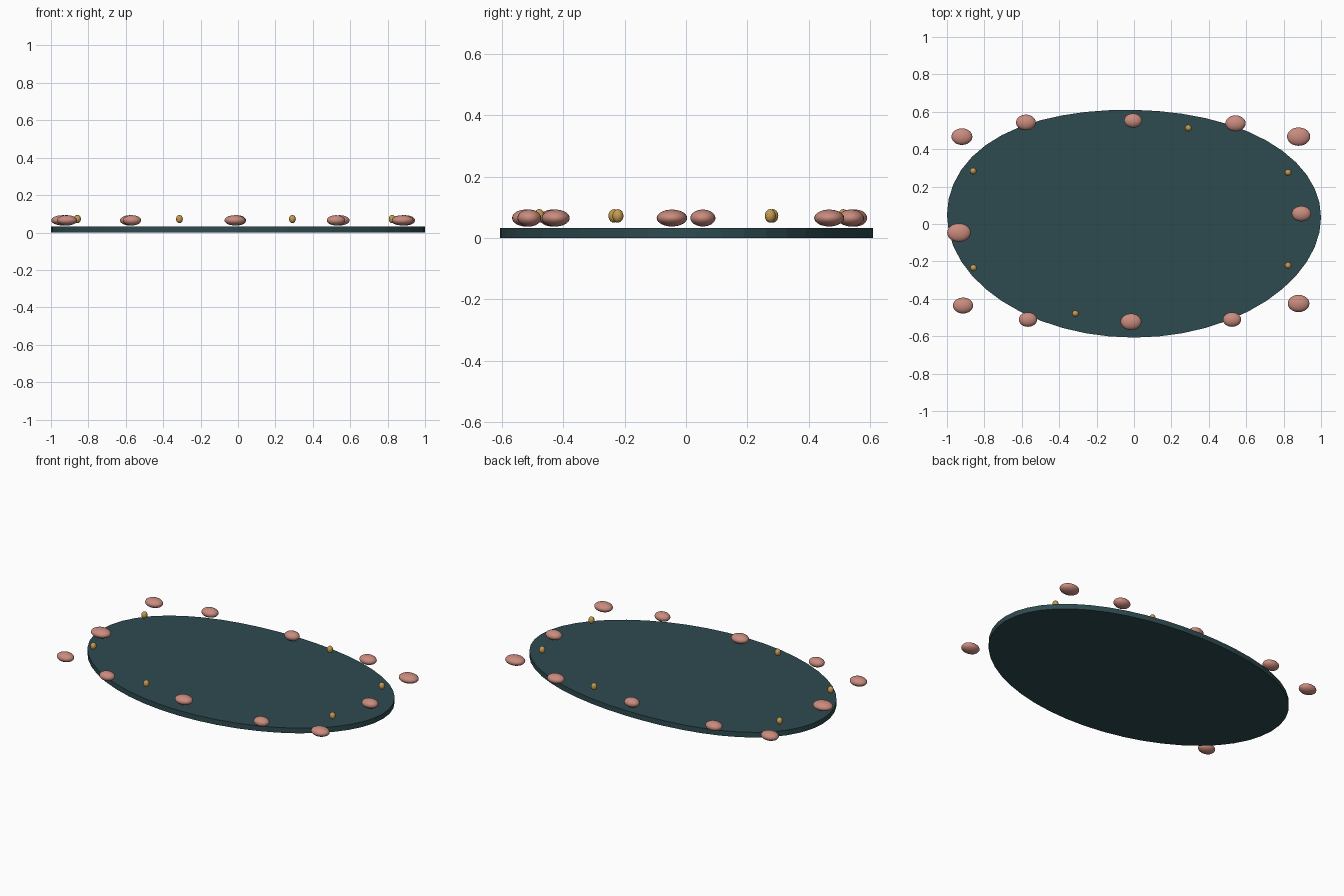
import bpy
import bmesh
import math

if "Cube" in bpy.data.objects:
    bpy.data.objects.remove(bpy.data.objects["Cube"])


def material(name, color):
    m = bpy.data.materials.new(name)
    m.diffuse_color = (*color, 1.0)
    m.use_nodes = True
    m.node_tree.nodes["Principled BSDF"].inputs["Base Color"].default_value = m.diffuse_color
    return m


TEAL = material("dark teal", (0.027, 0.070, 0.078))
PINK = material("dusty pink", (0.59, 0.26, 0.21))
GOLD = material("gold", (0.55, 0.32, 0.08))


def add_object(name, bm, mat):
    mesh = bpy.data.meshes.new(name)
    bm.to_mesh(mesh)
    bm.free()
    mesh.materials.append(mat)
    obj = bpy.data.objects.new(name, mesh)
    bpy.context.collection.objects.link(obj)
    return obj


def ellipsoid(name, center, radii, mat, segments, rings):
    bm = bmesh.new()
    bmesh.ops.create_uvsphere(bm, u_segments=segments, v_segments=rings, radius=1)
    bmesh.ops.scale(bm, vec=radii, verts=bm.verts)
    bmesh.ops.translate(bm, vec=center, verts=bm.verts)
    for f in bm.faces:
        f.smooth = True
    return add_object(name, bm, mat)


# Oval slab: slightly lopsided outline, extruded upward
SIDES, THICKNESS = 48, 0.033
bm = bmesh.new()
outline = []
for i in range(SIDES):
    t = 2 * math.pi * i / SIDES
    bulge = 0.03 * max(0, math.cos(t - math.radians(145))) ** 4
    y = 0.607 * math.sin(t) + 0.035 * math.cos(t) ** 2 + bulge
    outline.append(bm.verts.new((math.cos(t), y, 0)))
base = bm.faces.new(outline)
top = bmesh.ops.extrude_face_region(bm, geom=[base], use_keep_orig=True)
bmesh.ops.translate(bm, vec=(0, 0, THICKNESS),
                    verts=[v for v in top["geom"] if isinstance(v, bmesh.types.BMVert)])
bmesh.ops.recalc_face_normals(bm, faces=bm.faces)
add_object("oval_slab", bm, TEAL)

# Flattened pebbles around the rim: x, y, half width
pebbles = [
    (-0.92, 0.467, 0.056), (-0.578, 0.543, 0.053), (-0.005, 0.553, 0.048),
    (0.543, 0.538, 0.054), (0.88, 0.467, 0.062), (0.895, 0.055, 0.052),
    (0.88, -0.425, 0.058), (0.524, -0.511, 0.049), (-0.016, -0.523, 0.056),
    (-0.567, -0.511, 0.049), (-0.914, -0.436, 0.054), (-0.936, -0.046, 0.063),
]
for i, (x, y, r) in enumerate(pebbles):
    ellipsoid(f"pebble_{i + 1}", (x, y, 0.065), (r, r * 0.79, 0.0275), PINK, 24, 14)

# Small gold beads just inside the rim
beads = [(-0.86, 0.283), (0.291, 0.513), (0.824, 0.275),
         (0.824, -0.222), (-0.313, -0.479), (-0.858, -0.235)]
for i, (x, y) in enumerate(beads):
    ellipsoid(f"bead_{i + 1}", (x, y, 0.072), (0.018, 0.018, 0.022), GOLD, 16, 10)
